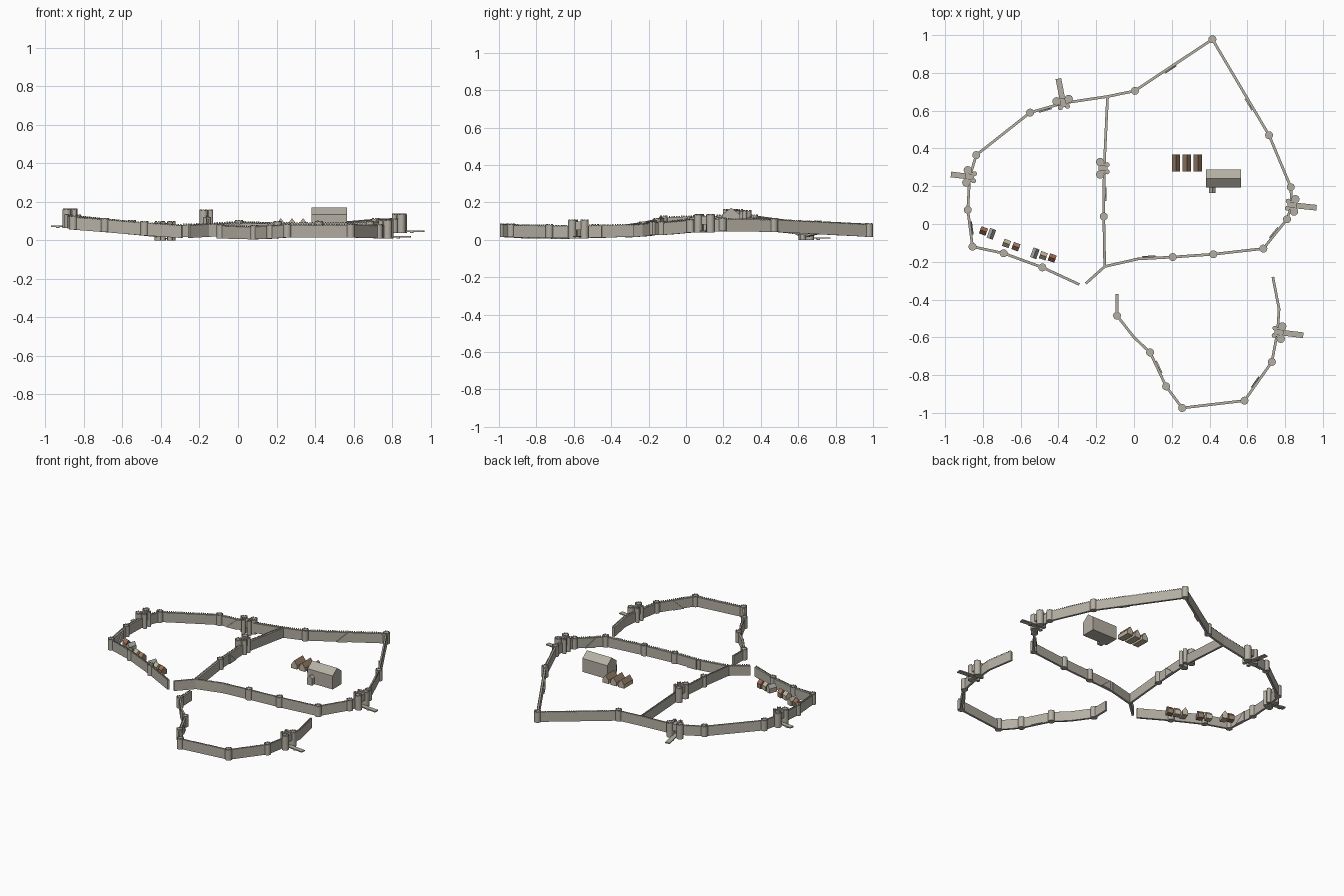
import bpy, bmesh, math
from mathutils import Vector, Matrix

cube = bpy.data.objects.get("Cube")
if cube:
    bpy.data.objects.remove(cube, do_unlink=True)


def material(name, rgb):
    m = bpy.data.materials.new(name)
    m.use_nodes = True
    m.diffuse_color = (*rgb, 1)
    m.node_tree.nodes["Principled BSDF"].inputs["Base Color"].default_value = (*rgb, 1)
    return m


STONE = material("stone", (.46, .43, .37))
BROWN = material("brown_shingle", (.30, .195, .13))
ORANGE = material("orange_tile", (.38, .21, .13))
RED = material("red_tile", (.37, .14, .09))
THATCH = material("pale_thatch", (.56, .48, .34))
SLATE = material("grey_slate", (.40, .40, .37))
TIMBER = material("timber_wall", (.29, .20, .14))
PLASTER = material("plaster_wall", (.52, .45, .34))

WALL_H, WALL_T = .064, .014


def finish(name, bm, mats, smooth=False):
    bmesh.ops.recalc_face_normals(bm, faces=bm.faces)
    mesh = bpy.data.meshes.new(name)
    bm.to_mesh(mesh)
    bm.free()
    for m in mats:
        mesh.materials.append(m)
    ob = bpy.data.objects.new(name, mesh)
    bpy.context.collection.objects.link(ob)
    if smooth:
        bpy.ops.object.select_all(action='DESELECT')
        ob.select_set(True)
        bpy.context.view_layer.objects.active = ob
        bpy.ops.object.shade_smooth_by_angle(angle=math.radians(30))
    return ob


def prism(bm, base, offset):
    """Sweep a polygon along an offset vector into a closed solid."""
    a = [bm.verts.new(p) for p in base]
    b = [bm.verts.new(Vector(p) + offset) for p in base]
    bm.faces.new(a)
    bm.faces.new(b[::-1])
    for i in range(len(a)):
        j = (i + 1) % len(a)
        bm.faces.new((a[i], a[j], b[j], b[i]))


def strip(bm, a, b, thick, height):
    """Upright slab between two ground points that may differ in height."""
    side = Vector((a.y - b.y, b.x - a.x, 0)).normalized() * thick / 2
    up = Vector((0, 0, height))
    prism(bm, [a - side, a + side, a + side + up, a - side + up], b - a)


def drum(bm, centre, radius, height, teeth=8):
    """Round tower with a ring of merlons."""
    bmesh.ops.create_cone(bm, cap_ends=True, segments=16, radius1=radius, radius2=radius, depth=height,
                          matrix=Matrix.Translation(centre + Vector((0, 0, height / 2))))
    for k in range(teeth):
        turn = Matrix.Rotation(math.tau * k / teeth, 3, 'Z')
        spot = centre + turn @ Vector((radius - .003, 0, height))
        half = turn @ Vector((0, radius * .2, 0))
        strip(bm, spot - half, spot + half, .004, .005)


def rampart(name, points, kinds, outer, stairs):
    """Wall along a path: t = tower, g = gap for a gatehouse, - = plain bend."""
    pts = [Vector(p) for p in points]
    wall, towers, steps = bmesh.new(), bmesh.new(), bmesh.new()
    up = Vector((0, 0, WALL_H))
    for i in range(len(pts) - 1):
        a, b = pts[i].copy(), pts[i + 1].copy()
        along = (b - a).normalized()
        if kinds[i] == 'g':
            a += along * .02
        if kinds[i + 1] == 'g':
            b -= along * .02
        strip(wall, a, b, WALL_T, WALL_H)
        out = Vector((-along.y, along.x, 0)).normalized() * outer
        # merlons on the outward edge
        n = max(1, int((b - a).length / .013))
        for k in range(n):
            p = a.lerp(b, (k + .25) / n) + out * (WALL_T / 2 - .002) + up
            strip(wall, p, p + along * .0065, .004, .006)
        # wedge stair on the inward face
        if i in stairs:
            p = a.lerp(b, stairs[i]) - out * WALL_T / 2
            prism(steps, [p - along * .035, p + along * .035, p + along * .035 + up], out * -.007)
    for p, kind in zip(pts, kinds):
        if kind == 't':
            drum(towers, p, .021, WALL_H + .005)
    finish(name + "_wall", wall, [STONE])
    finish(name + "_towers", towers, [STONE], True)
    finish(name + "_stairs", steps, [STONE])


def gatehouse(name, x, y, z, degrees, bridge=.132):
    """Twin drums, rear turrets, block over the passage and a causeway."""
    turn = Matrix.Rotation(math.radians(degrees), 3, 'Z')
    place = lambda u, v, w=0: Vector((x, y, z)) + turn @ Vector((u, v, w))
    bm = bmesh.new()
    for s in (-1, 1):
        drum(bm, place(.016, s * .033), .022, .095)
        drum(bm, place(-.021, s * .019), .013, .095, 6)
        strip(bm, place(-.02, s * .02), place(.02, s * .02), .014, .05)
        strip(bm, place(0, s * .013, .09), place(0, s * .024, .09), .036, .008)
    strip(bm, place(-.022, 0, .045), place(.026, 0, .045), .052, .045)
    finish(name + "_gatehouse", bm, [STONE], True)
    if bridge:
        bm = bmesh.new()
        strip(bm, place(-.01, 0, .006), place(bridge, 0, .006), .03, .007)
        strip(bm, place(.06, 0), place(.075, 0), .024, .006)
        finish(name + "_bridge", bm, [STONE])


def house(name, x, y, z, width, length, eave, ridge, degrees, wall, roof):
    """Gabled block, ridge along its local y; upward faces are roof."""
    turn = Matrix.Rotation(math.radians(degrees), 3, 'Z')
    w = width / 2
    outline = [(-w, 0), (w, 0), (w, eave), (0, ridge), (-w, eave)]
    bm = bmesh.new()
    prism(bm, [Vector((x, y, z)) + turn @ Vector((u, -length / 2, v)) for u, v in outline],
          turn @ Vector((0, length, 0)))
    ob = finish(name, bm, [wall, roof])
    for f in ob.data.polygons:
        f.material_index = int(f.normal.z > .1)


# Town circuit, clockwise from the south-west opening
rampart("town", [
    (-.29, -.32, .012), (-.485, -.23, .025), (-.69, -.155, .042), (-.855, -.12, .055),
    (-.88, .075, .063), (-.87, .25, .066), (-.835, .365, .06), (-.55, .59, .03),
    (-.375, .64, .012), (-.14, .675, .022), (.005, .705, .03), (.415, .978, .016),
    (.715, .47, .042), (.83, .195, .046), (.835, .1, .042), (.81, .025, .038),
    (.685, -.13, .025), (.42, -.16, .025), (.205, -.175, .025), (.02, -.185, .022),
    (-.155, -.225, .018), (-.255, -.315, .012)],
    "-ttttgttg-ttttgtttt---", 1, {3: .5, 7: .5, 10: .45, 11: .67, 15: .5, 18: .68})

# Cross wall dividing the town
rampart("cross", [(-.14, .675, .022), (-.158, .295, .06), (-.16, .04, .048), (-.155, -.225, .018)],
        "-gt-", -1, {1: .5})

# Southern suburb wall
rampart("suburb", [
    (-.09, -.37, .012), (-.09, -.485, .01), (0, -.6, .006), (.085, -.68, .005),
    (.17, -.86, .008), (.255, -.974, .014), (.585, -.935, .014), (.73, -.73, .01),
    (.76, -.57, .01), (.768, -.45, .012), (.735, -.28, .016)],
    "-t-tttttg--", -1, {3: .45, 6: .45})

gatehouse("west", -.868, .25, .064, 173, .102)
gatehouse("north", -.375, .64, 0, 101)
gatehouse("east", .835, .1, .038, -6)
gatehouse("suburb", .765, -.573, .008, -7)
gatehouse("cross", -.163, .295, .06, 180, 0)

# Great hall and its porch
house("great_hall", .473, .241, .045, .095, .185, .09, .126, 90, STONE, STONE)
house("hall_porch", .415, .182, .045, .035, .035, .045, .062, 0, STONE, STONE)

# Row of long sheds beside the hall
for k in range(3):
    house(f"shed_{k + 1}", .222 + .058 * k, .323, .06, .044, .092, .025, .055, 0, PLASTER, BROWN)

# Cottages behind the south-west wall
COTTAGES = [(-.797, -.037, RED), (-.755, -.052, SLATE), (-.675, -.103, THATCH), (-.625, -.12, ORANGE),
            (-.525, -.155, SLATE), (-.48, -.168, THATCH), (-.433, -.18, RED)]
for k, (x, y, roof) in enumerate(COTTAGES):
    base = .026 - .07 * (x + .4)
    tall, wide, turn = (.054, .034, -20) if roof is SLATE else (.037, .04, 70)
    walls = PLASTER if roof in (SLATE, THATCH) else TIMBER
    house(f"cottage_{k + 1}", x, y, base, wide, tall, .03, .052, turn, walls, roof)
